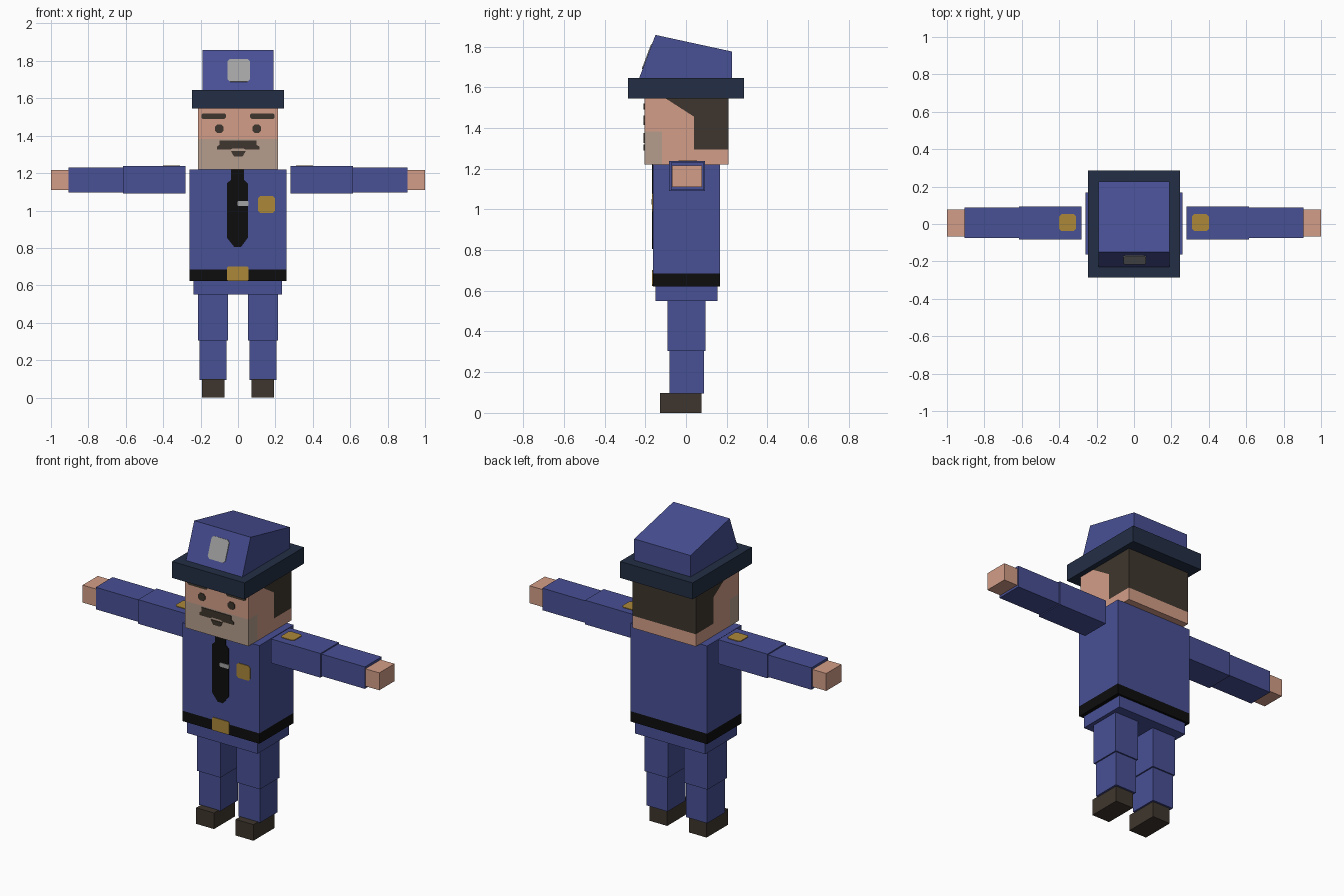
import bpy, bmesh
from mathutils import Vector

if "Cube" in bpy.data.objects:
    bpy.data.objects.remove(bpy.data.objects["Cube"])


def material(name, r, g, b):
    m = bpy.data.materials.new(name)
    lin = [(c / 255 / 12.92) if c < 11 else ((c / 255 + 0.055) / 1.055) ** 2.4 for c in (r, g, b)]
    m.diffuse_color = (*lin, 1)
    m.use_nodes = True
    m.node_tree.nodes["Principled BSDF"].inputs["Base Color"].default_value = m.diffuse_color
    return m


BLUE = material("uniform blue", 72, 80, 149)
NAVY = material("dark navy", 35, 47, 69)
SKIN = material("skin", 211, 157, 135)
STUBBLE = material("stubble", 182, 158, 141)
BROWN = material("dark brown", 63, 54, 46)
BLACK = material("black", 13, 13, 15)
GOLD = material("gold", 172, 136, 58)
SILVER = material("silver", 163, 163, 163)


def finish(name, bm, *mats):
    bmesh.ops.recalc_face_normals(bm, faces=bm.faces[:])
    me = bpy.data.meshes.new(name)
    bm.to_mesh(me)
    bm.free()
    for m in mats:
        me.materials.append(m)
    ob = bpy.data.objects.new(name, me)
    bpy.context.collection.objects.link(ob)
    return ob


def box_mesh(x, y, z):
    bm = bmesh.new()
    bmesh.ops.create_cube(bm, size=1)
    for v in bm.verts:
        v.co = [(a + b) / 2 + c * (b - a) for (a, b), c in zip((x, y, z), v.co)]
    return bm


def box(name, x, y, z, mat):
    return finish(name, box_mesh(x, y, z), mat)


def prism(name, points, sweep, mat):
    """Extrude a planar outline along a vector."""
    bm = bmesh.new()
    face = bm.faces.new([bm.verts.new(p) for p in points])
    top = bmesh.ops.extrude_face_region(bm, geom=[face], use_keep_orig=True)["geom"]
    moved = [v for v in top if isinstance(v, bmesh.types.BMVert)]
    bmesh.ops.translate(bm, verts=moved, vec=Vector(sweep))
    return finish(name, bm, mat)


def rounded(u0, u1, v0, v1, c=0.012):
    """Rectangle outline with clipped corners."""
    return [(u0 + c, v0), (u1 - c, v0), (u1, v0 + c), (u1, v1 - c),
            (u1 - c, v1), (u0 + c, v1), (u0, v1 - c), (u0, v0 + c)]


def front_plate(name, outline, y, mat, thick=0.004):
    return prism(name, [(u, y, v) for u, v in outline], (0, -thick, 0), mat)


def cut(bm, co, no):
    bmesh.ops.bisect_plane(bm, geom=bm.verts[:] + bm.edges[:] + bm.faces[:],
                           plane_co=co, plane_no=no)


# Head with hair and stubble areas cut into its faces
bm = box_mesh((-0.213, 0.213), (-0.205, 0.21), (1.22, 1.55))
slope = Vector((0, 0.09, 0.14))
for co, no in [((0, 0, 1.383), (0, 0, 1)), ((0, 0, 1.295), (0, 0, 1)),
               ((0, -0.118, 0), (0, 1, 0)), ((0, 0.04, 0), (0, 1, 0)),
               ((0, 0.04, 1.455), slope)]:
    cut(bm, co, no)
for f in bm.faces:
    c = f.calc_center_median()
    above_slope = (c - Vector((0, 0.04, 1.455))).dot(slope) > 0
    if c.y > -0.118 and c.z > 1.295 and (c.y > 0.04 or above_slope):
        f.material_index = 2
    elif c.y < -0.118 and 1.221 < c.z < 1.383:
        f.material_index = 1
finish("head", bm, SKIN, STUBBLE, BROWN)

# Face details
FACE = -0.205
for s, side in ((-1, "right"), (1, "left")):
    x0, x1 = sorted((s * 0.064, s * 0.196))
    front_plate(side + "_eyebrow", rounded(x0, x1, 1.49, 1.52, 0.008), FACE, BROWN)
    x0, x1 = sorted((s * 0.077, s * 0.123))
    front_plate(side + "_eye", rounded(x0, x1, 1.415, 1.46), FACE, BROWN)
front_plate("moustache", [(-0.112, 1.325), (-0.04, 1.325), (-0.03, 1.332), (0.03, 1.332),
                          (0.04, 1.325), (0.115, 1.325), (0.115, 1.343), (0.1, 1.35),
                          (0.1, 1.375), (-0.1, 1.375), (-0.1, 1.35), (-0.112, 1.343)], FACE, BROWN)
front_plate("chin_tuft", [(-0.022, 1.29), (0.025, 1.29), (0.042, 1.318), (-0.038, 1.318)], FACE, BROWN)

# Cap
box("cap_brim", (-0.245, 0.245), (-0.285, 0.285), (1.545, 1.645), NAVY)
prism("cap_crown", [(-0.19, -0.23, 1.645), (-0.19, -0.15, 1.857), (-0.19, 0.227, 1.775),
                    (-0.19, 0.227, 1.645)], (0.38, 0, 0), BLUE)
prism("cap_badge", [(u, -0.23 + (v - 1.645) * 0.08 / 0.212, v)
                    for u, v in rounded(-0.055, 0.063, 1.688, 1.81)], (0, -0.004, 0.0015), SILVER)

# Torso with the belt as its lowest band
bm = box_mesh((-0.26, 0.258), (-0.163, 0.168), (0.622, 1.22))
cut(bm, (0, 0, 0.685), (0, 0, 1))
for f in bm.faces:
    f.material_index = int(f.calc_center_median().z < 0.685)
finish("torso", bm, BLUE, BLACK)
box("hips", (-0.238, 0.236), (-0.15, 0.155), (0.55, 0.625), BLUE)

# Shirt front details
CHEST = -0.163
front_plate("tie", [(-0.02, 0.805), (0.016, 0.805), (0.053, 0.855), (0.053, 1.145),
                    (0.032, 1.165), (0.032, 1.22), (-0.037, 1.22), (-0.037, 1.165),
                    (-0.06, 1.145), (-0.06, 0.855)], CHEST, BLACK)
front_plate("tie_clip", rounded(-0.004, 0.057, 1.025, 1.05, 0.004), CHEST, SILVER, 0.007)
front_plate("chest_badge", rounded(0.106, 0.198, 0.988, 1.078), CHEST, GOLD)
front_plate("belt_buckle", rounded(-0.06, 0.057, 0.623, 0.702, 0.008), CHEST, GOLD)

# Arms and legs on both sides
for s, side in ((-1, "right"), (1, "left")):
    def limb(part, x, y, z, mat):
        box(f"{side}_{part}", sorted((s * x[0], s * x[1])), y, z, mat)

    limb("upper_arm", (0.282, 0.614), (-0.084, 0.094), (1.09, 1.237), BLUE)
    limb("forearm", (0.60, 0.907), (-0.074, 0.088), (1.096, 1.23), BLUE)
    limb("hand", (0.90, 1.0), (-0.068, 0.078), (1.11, 1.216), SKIN)
    limb("thigh", (0.054, 0.213), (-0.092, 0.097), (0.305, 0.56), BLUE)
    limb("shin", (0.062, 0.205), (-0.082, 0.089), (0.095, 0.31), BLUE)
    limb("shoe", (0.073, 0.193), (-0.127, 0.077), (0.0, 0.098), BROWN)
    x0, x1 = sorted((s * 0.31, s * 0.4))
    prism(side + "_shoulder_badge", [(u, v, 1.237) for u, v in rounded(x0, x1, -0.038, 0.053)],
          (0, 0, 0.004), GOLD)
